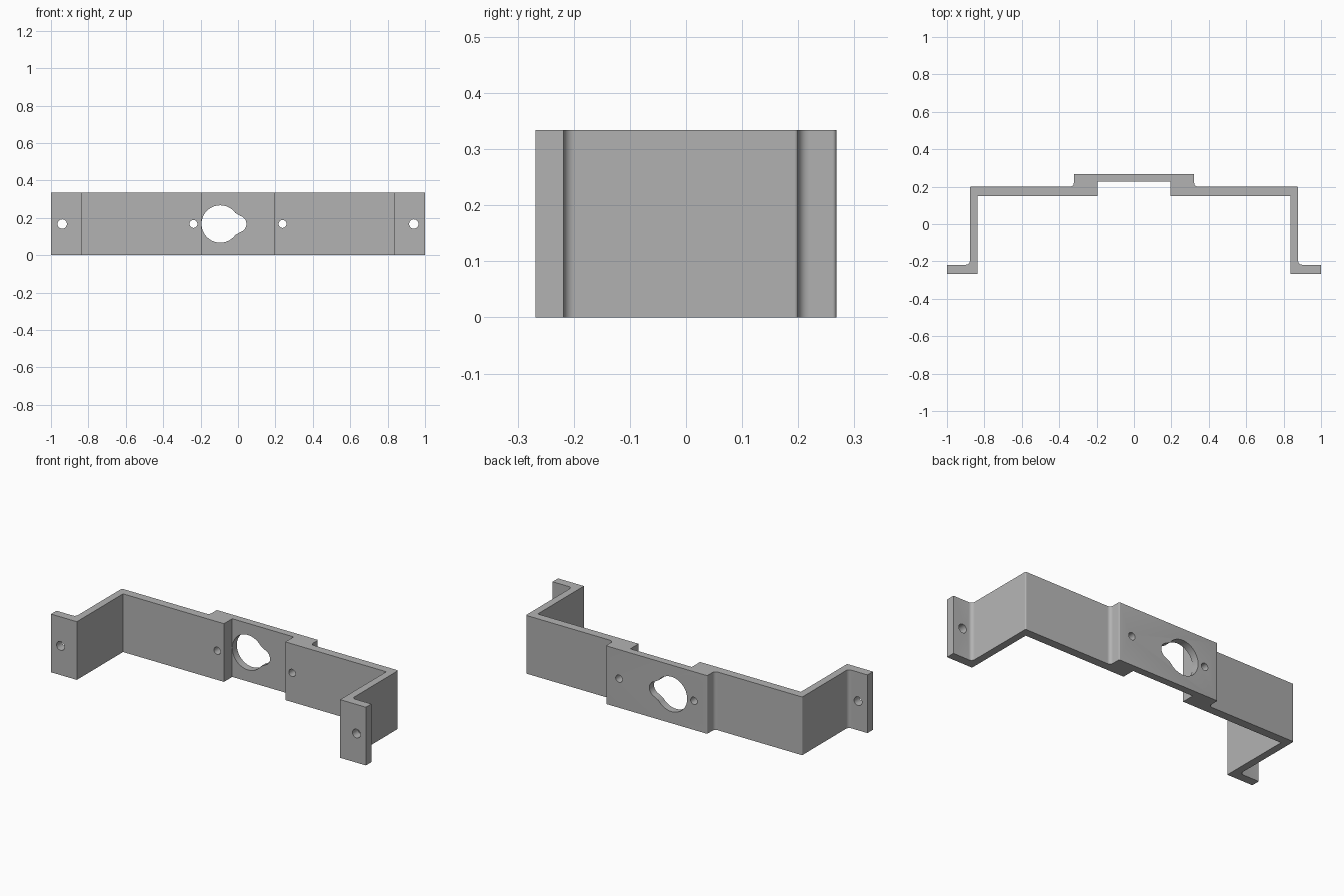
import bpy
import bmesh
from math import cos, sin, pi, radians
from mathutils import Vector

cube = bpy.data.objects.get("Cube")
if cube:
    bpy.data.objects.remove(cube, do_unlink=True)

HEIGHT = 0.334
MID = HEIGHT / 2

grey = bpy.data.materials.new("plain grey")
grey.use_nodes = True
grey.diffuse_color = (0.45, 0.45, 0.45, 1)
grey.node_tree.nodes["Principled BSDF"].inputs["Base Color"].default_value = (0.45, 0.45, 0.45, 1)


def rounded(points, steps=6):
    """Round each right-angled corner (x, y, radius) of a closed outline."""
    out = []
    for i, (x, y, r) in enumerate(points):
        p = Vector((x, y))
        if r == 0:
            out.append(p)
            continue
        to_prev = (Vector(points[i - 1][:2]) - p).normalized()
        to_next = (Vector(points[(i + 1) % len(points)][:2]) - p).normalized()
        centre = p + r * (to_prev + to_next)
        for k in range(steps + 1):
            a = k / steps * pi / 2
            out.append(centre - r * (to_next * cos(a) + to_prev * sin(a)))
    return out


def arc(cx, cz, r, start, end, steps):
    angles = [radians(start + (end - start) * k / steps) for k in range(steps + 1)]
    return [(cx + r * cos(a), cz + r * sin(a)) for a in angles]


def prism(bm, points, depth):
    """Extrude a closed outline of 3D points along a vector."""
    face = bm.faces.new([bm.verts.new(p) for p in points])
    moved = bmesh.ops.extrude_face_region(bm, geom=[face])["geom"]
    bmesh.ops.translate(bm, vec=depth, verts=[v for v in moved if isinstance(v, bmesh.types.BMVert)])


def finish(bm, name):
    bmesh.ops.recalc_face_normals(bm, faces=bm.faces)
    mesh = bpy.data.meshes.new(name)
    bm.to_mesh(mesh)
    bm.free()
    mesh.materials.append(grey)
    obj = bpy.data.objects.new(name, mesh)
    bpy.context.collection.objects.link(obj)
    return obj


# Bent strip: one half of the plan outline, mirrored
half = [
    (0.322, 0.268, 0.007), (0.322, 0.2, 0.02),
    (0.878, 0.2, 0.007), (0.878, -0.218, 0.02),
    (1, -0.218, 0), (1, -0.268, 0),
    (0.836, -0.268, 0), (0.836, 0.151, 0),
    (0.195, 0.151, 0), (0.195, 0.226, 0),
]
outline = half + [(-x, y, r) for x, y, r in reversed(half)]
bm = bmesh.new()
prism(bm, [(p.x, p.y, 0) for p in rounded(outline)], (0, 0, HEIGHT))
bracket = finish(bm, "mounting_bracket")

# Cutter: keyhole opening, screw holes and flange holes
holes = [arc(-0.095, MID, 0.1, 36, 324, 48) + arc(0, MID, 0.045, -75, 75, 16)]
for x, r in ((0.238, 0.021), (0.94, 0.025)):
    for side in (-1, 1):
        holes.append(arc(side * x, MID, r, 0, 345, 23))
bm = bmesh.new()
for hole in holes:
    prism(bm, [(x, -0.4, z) for x, z in hole], (0, 0.8, 0))
cutter = finish(bm, "hole_cutter")
cutter.hide_render = True

# Cut the holes, then discard the cutter
cut = bracket.modifiers.new("holes", "BOOLEAN")
cut.operation = "DIFFERENCE"
cut.solver = "EXACT"
cut.object = cutter
bpy.ops.object.select_all(action="DESELECT")
bracket.select_set(True)
bpy.context.view_layer.objects.active = bracket
bpy.ops.object.modifier_apply(modifier=cut.name)
bpy.data.objects.remove(cutter, do_unlink=True)
bpy.ops.object.shade_smooth_by_angle(angle=radians(30))
